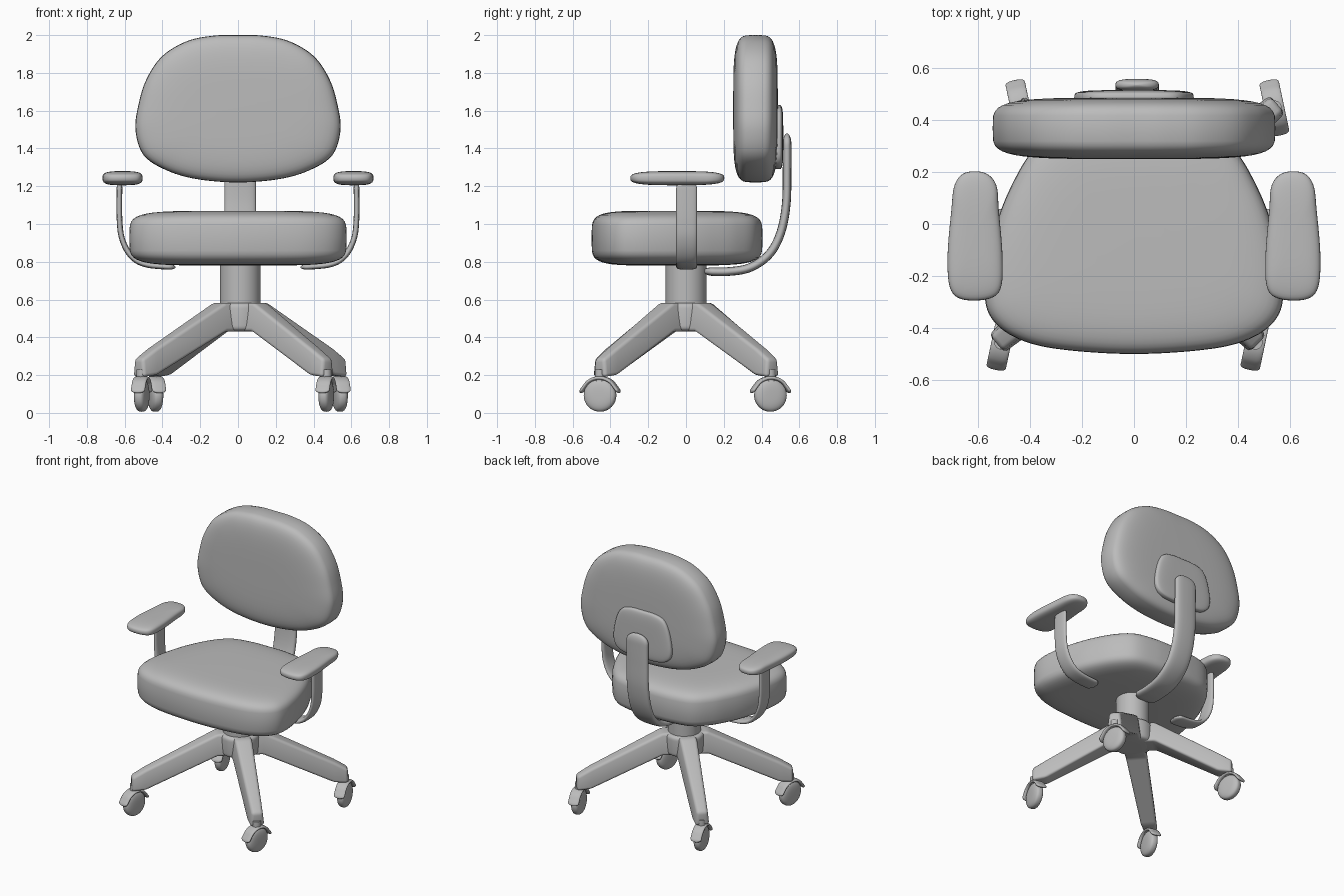
import bpy, bmesh, math
from mathutils import Vector, Matrix

if "Cube" in bpy.data.objects:
    bpy.data.objects.remove(bpy.data.objects["Cube"], do_unlink=True)

GREY = (0.5, 0.5, 0.5, 1)
grey = bpy.data.materials.new("plain_grey")
grey.use_nodes = True
grey.diffuse_color = GREY
grey.node_tree.nodes["Principled BSDF"].inputs["Base Color"].default_value = GREY

UP = Matrix.Identity(4)
# maps outline (x, y) to (x, z) and height to depth, facing the back
BACKWARD = Matrix(((1, 0, 0, 0), (0, 0, 1, 0), (0, 1, 0, 0), (0, 0, 0, 1)))


def finish(name, bm, matrix=UP):
    bm.transform(matrix)
    bmesh.ops.recalc_face_normals(bm, faces=bm.faces)
    mesh = bpy.data.meshes.new(name)
    bm.to_mesh(mesh)
    bm.free()
    mesh.materials.append(grey)
    ob = bpy.data.objects.new(name, mesh)
    bpy.context.collection.objects.link(ob)
    bpy.ops.object.select_all(action='DESELECT')
    ob.select_set(True)
    bpy.context.view_layer.objects.active = ob
    bpy.ops.object.shade_smooth_by_angle(angle=math.radians(40))
    return ob


def loft(rings):
    """Skin a list of equal rings and cap both ends."""
    bm = bmesh.new()
    rows = [[bm.verts.new(p) for p in ring] for ring in rings]
    n = len(rows[0])
    for a, b in zip(rows, rows[1:]):
        for i in range(n):
            j = (i + 1) % n
            bm.faces.new((a[i], a[j], b[j], b[i]))
    bm.faces.new(rows[0])
    bm.faces.new(rows[-1])
    return bm


def spline(points, closed, steps):
    """Smooth curve through the points."""
    pts = [Vector(p) for p in points]
    n = len(pts)
    if closed:
        get = lambda i: pts[i % n]
    else:
        get = lambda i: pts[max(0, min(n - 1, i))]
    out = []
    for i in range(n if closed else n - 1):
        a, b, c, d = (get(i + k) for k in (-1, 0, 1, 2))
        for s in range(steps):
            t = s / steps
            out.append(0.5 * (2 * b + (c - a) * t + (2 * a - 5 * b + 4 * c - d) * t * t
                              + (3 * b - a - 3 * c + d) * t ** 3))
    if not closed:
        out.append(pts[-1])
    return out


def spow(v, e):
    return math.copysign(abs(v) ** e, v)


def mirrored(half):
    """Close a half outline that starts and ends on the centre line."""
    return half + [(-x, y) for x, y in half[-2:0:-1]]


def cushion(name, outline, centre, level, up, down, n, matrix=UP, steps=6):
    """Padded slab: outline rounded over with a superellipse section."""
    c = Vector(centre)
    ring2d = spline(outline, True, steps)
    rings = []
    for k in range(23):
        t = math.radians(-88 + 8 * k)
        r, h = math.cos(t) ** (2 / n), spow(math.sin(t), 2 / n)
        z = level + h * (up if h > 0 else down)
        rings.append([(*(c + (p - c) * r), z) for p in ring2d])
    return finish(name, loft(rings), matrix)


def bar(name, path, across, half_width, half_thick, end, matrix=UP):
    """Flat rounded strap swept along a path, with rounded ends."""
    pts = spline(path, False, 16)
    across = Vector(across)
    dist = [0]
    for a, b in zip(pts, pts[1:]):
        dist.append(dist[-1] + (b - a).length)
    rings = []
    for i, p in enumerate(pts):
        tangent = (pts[min(i + 1, len(pts) - 1)] - pts[max(i - 1, 0)]).normalized()
        normal = tangent.cross(across)
        d = min(dist[i], dist[-1] - dist[i], end) / end
        f = max(0.1, math.sqrt(1 - (1 - d) ** 2))
        ring = []
        for k in range(24):
            a = math.tau * k / 24
            ring.append(p + across * spow(math.cos(a), 0.7) * half_width * f
                        + normal * spow(math.sin(a), 0.7) * half_thick * f)
        rings.append(ring)
    return finish(name, loft(rings), matrix)


def circle(r, n=12):
    return [(r * math.cos(math.tau * i / n), r * math.sin(math.tau * i / n)) for i in range(n)]


# Seat and backrest cushions
seat = [(0, -.5), (.3, -.48), (.46, -.435), (.55, -.36), (.575, -.26), (.56, -.12),
        (.52, .03), (.47, .15), (.4, .27), (.3, .365), (.15, .4), (0, .405)]
cushion("seat", mirrored(seat), (0, -.1), .925, .145, .145, 5)

backrest = [(0, 1.22), (.22, 1.238), (.38, 1.285), (.5, 1.365), (.543, 1.5), (.525, 1.64),
            (.483, 1.77), (.4, 1.89), (.27, 1.968), (.13, 1.997), (0, 2)]
cushion("backrest", mirrored(backrest), (0, 1.6), .368, .118, .118, 4.5, BACKWARD)

plate = [(0, 1.29), (.14, 1.295), (.21, 1.33), (.23, 1.4), (.21, 1.52), (.17, 1.6),
         (.1, 1.627), (0, 1.63)]
cushion("backrest_plate", mirrored(plate), (0, 1.45), .485, .03, .03, 4.5, BACKWARD)

# Strap that carries the backrest
BASE_X = .012
spine = [(.09, .75), (.22, .748), (.34, .77), (.44, .84), (.5, .95), (.53, 1.1),
         (.535, 1.28), (.535, 1.48)]
bar("backrest_strap", [(BASE_X, y, z) for y, z in spine], (1, 0, 0), .084, .023, .06)

# Armrests
pad = [(.56, -.288), (.66, -.29), (.708, -.245), (.717, -.12), (.703, .05), (.69, .15),
       (.65, .197), (.575, .197), (.53, .15), (.52, .05), (.506, -.12), (.512, -.245)]
support = [(.627, 1.23), (.627, 1.02), (.61, .91), (.56, .825), (.48, .784), (.33, .771)]
for side, label in ((1, "left"), (-1, "right")):
    cushion(label + "_arm_pad", [(side * x, y) for x, y in pad], (side * .612, -.05),
            1.243, .037, .038, 3.2)
    bar(label + "_arm_support", [(side * x, .003, z) for x, z in support],
        (0, 1, 0), .055, .015, .04)

# Central column and hub
bm = bmesh.new()
bmesh.ops.create_cone(bm, cap_ends=True, segments=48, radius1=.108, radius2=.108, depth=.3)
finish("column", bm, Matrix.Translation((BASE_X, 0, .68)))
cushion("hub", circle(.135), (0, 0), .508, .077, .077, 7, Matrix.Translation((BASE_X, 0, 0)))


def leg(name, x, y):
    """Tapering arm from the hub down to a flat foot."""
    length = math.hypot(x, y)
    sections = [(0, .432, .583, .075), (.15, .432, .583, .073),
                (length - .09, .2, .34, .053), (length, .19, .285, .047)]
    rings = [[(s, -w, lo), (s, w, lo), (s, w * .75, hi), (s, -w * .75, hi)]
             for s, lo, hi, w in sections]
    bm = loft(rings)
    bmesh.ops.recalc_face_normals(bm, faces=bm.faces)
    edges = [e for e in bm.edges if e.calc_face_angle(0) > .3]
    bmesh.ops.bevel(bm, geom=edges, offset=.018, segments=4, profile=.5,
                    affect='EDGES', clamp_overlap=True)
    turn = Matrix.Rotation(math.atan2(y, x), 4, 'Z')
    finish(name, bm, Matrix.Translation((BASE_X, 0, 0)) @ turn)


def caster(label, x, y, angle):
    """Rounded wheel, curved hood over it and a short stem."""
    place = Matrix.Translation((x, y, .093)) @ Matrix.Rotation(math.radians(angle), 4, 'Z')
    axle = Matrix.Rotation(math.radians(90), 4, 'Y')
    cushion(label + "_wheel", circle(.087), (0, 0), 0, .034, .034, 3, place @ axle, 4)
    arc = [(0, .095 * math.cos(a), .092 * math.sin(a))
           for a in (math.radians(8 + 20.5 * k) for k in range(9))]
    # flared lips at both ends of the hood
    arc = [(0, arc[0][1] + .012, arc[0][2])] + arc[1:-1] + [(0, arc[-1][1] - .012, arc[-1][2])]
    bar(label + "_hood", arc, (1, 0, 0), .038, .01, .02, place)
    bm = bmesh.new()
    bmesh.ops.create_cone(bm, cap_ends=True, segments=24, radius1=.028, radius2=.028, depth=.06)
    finish(label + "_stem", bm, Matrix.Translation((x, y, .2)))


# Four legs with casters
for label, lx, ly, cx, cy in (("back_left", .54, .46, .54, .447),
                              ("front_left", .465, -.46, .467, -.455),
                              ("back_right", -.465, .46, -.437, .447),
                              ("front_right", -.54, -.46, -.51, -.455)):
    leg(label + "_leg", lx, ly)
    caster(label, cx, cy, 12 if cy > 0 else -12)
